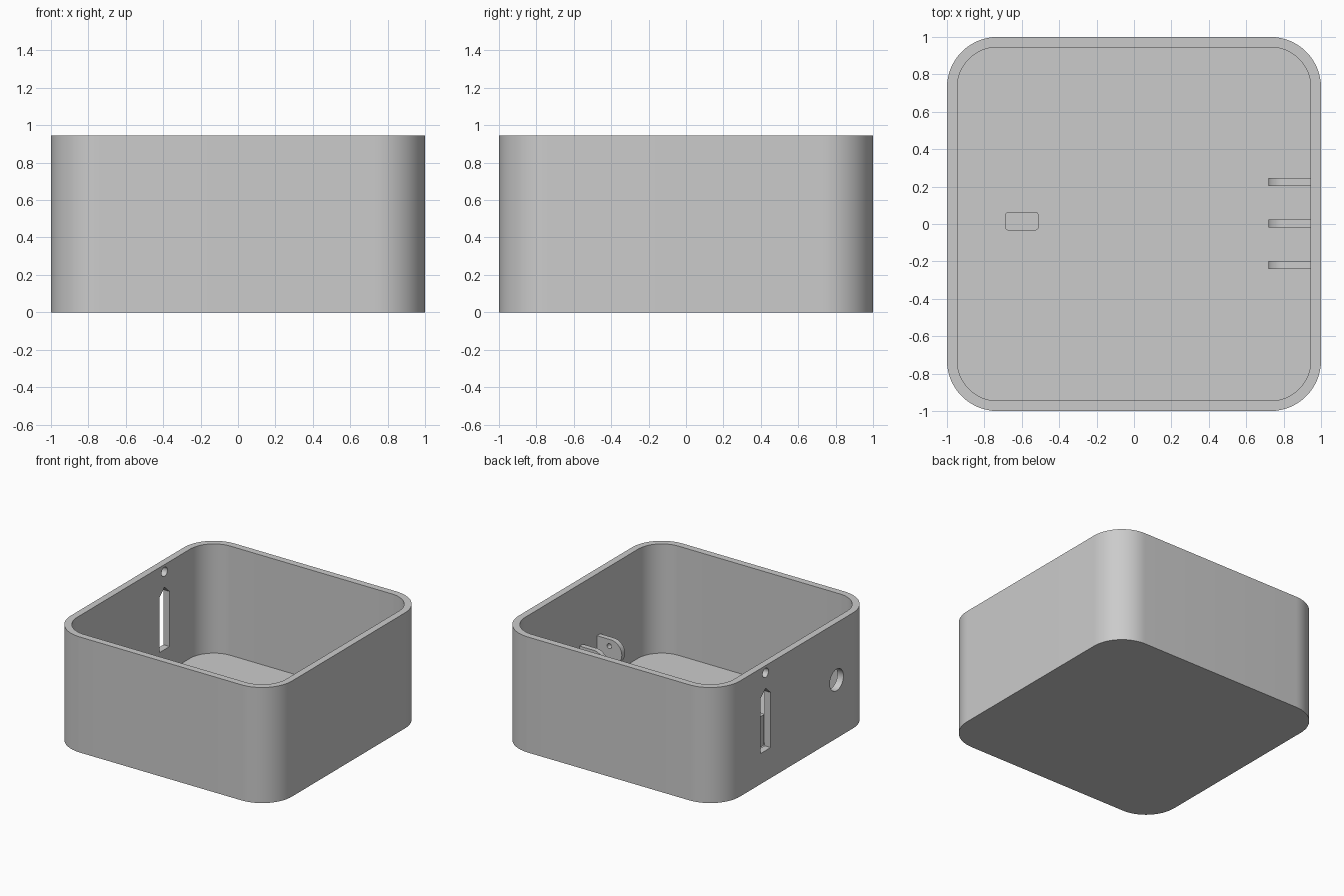
import bpy, bmesh
from math import sin, cos, pi
from mathutils import Vector

cube = bpy.data.objects.get("Cube")
if cube:
    bpy.data.objects.remove(cube, do_unlink=True)

grey = bpy.data.materials.new("plain_grey")
grey.use_nodes = True
grey.diffuse_color = (0.6, 0.6, 0.6, 1)
grey.node_tree.nodes["Principled BSDF"].inputs["Base Color"].default_value = (0.6, 0.6, 0.6, 1)

HEIGHT, WALL, FLOOR, RADIUS = 0.945, 0.055, 0.052, 0.27


def arc(cx, cy, r, start, end, steps):
    return [(cx + r * cos(start + (end - start) * i / steps),
             cy + r * sin(start + (end - start) * i / steps)) for i in range(steps + 1)]


def rounded_rect(hx, hy, r, steps, cx=0, cy=0):
    points = []
    for i, (sx, sy) in enumerate([(1, 1), (-1, 1), (-1, -1), (1, -1)]):
        points += arc(cx + sx * (hx - r), cy + sy * (hy - r), r, i * pi / 2, (i + 1) * pi / 2, steps)
    return points


def circle(cx, cy, r, steps=32):
    return arc(cx, cy, r, 0, 2 * pi, steps)[:-1]


def prism(name, points, axis, low, high):
    """Extrude a 2D outline along one axis; the other two axes keep their order."""
    def place(p):
        co = list(p)
        co.insert(axis, low)
        return co
    bm = bmesh.new()
    face = bm.faces.new([bm.verts.new(place(p)) for p in points])
    step = Vector((0, 0, 0))
    step[axis] = high - low
    new = bmesh.ops.extrude_face_region(bm, geom=[face])["geom"]
    bmesh.ops.translate(bm, vec=step, verts=[g for g in new if isinstance(g, bmesh.types.BMVert)])
    bmesh.ops.recalc_face_normals(bm, faces=bm.faces)
    mesh = bpy.data.meshes.new(name)
    bm.to_mesh(mesh)
    bm.free()
    mesh.materials.append(grey)
    obj = bpy.data.objects.new(name, mesh)
    bpy.context.collection.objects.link(obj)
    return obj


def activate(obj):
    bpy.ops.object.select_all(action="DESELECT")
    obj.select_set(True)
    bpy.context.view_layer.objects.active = obj


def cut(obj, cutter):
    cutter.hide_render = True
    mod = obj.modifiers.new("cut", "BOOLEAN")
    mod.operation, mod.solver, mod.object = "DIFFERENCE", "EXACT", cutter
    activate(obj)
    bpy.ops.object.modifier_apply(modifier=mod.name)
    bpy.data.objects.remove(cutter, do_unlink=True)


def smooth(obj):
    activate(obj)
    bpy.ops.object.shade_smooth_by_angle(angle=pi / 6)


# Open box with rounded corners
box = prism("box_shell", rounded_rect(1, 1, RADIUS, 16), 2, 0, HEIGHT)
inner = 1 - WALL
cut(box, prism("cavity_cutter", rounded_rect(inner, inner, RADIUS - WALL, 16), 2, FLOOR, HEIGHT + 0.2))

# Openings in the -x wall: pointed slot, small hole above it, larger round hole
slot = [(0.335, 0.25), (0.465, 0.25), (0.465, 0.7), (0.4, 0.76), (0.335, 0.7)]
openings = {"slot_cutter": slot,
            "small_hole_cutter": circle(0.4, 0.886, 0.038),
            "round_hole_cutter": circle(-0.518, 0.477, 0.088)}
for name, outline in openings.items():
    cut(box, prism(name, outline, 0, -1.1, -0.85))
smooth(box)

# Upright post on the floor
post = prism("floor_post", rounded_rect(0.09, 0.05, 0.02, 6, -0.6, 0.015), 2, FLOOR - 0.01, 0.3)
smooth(post)

# Three rounded lugs with pin holes on the inside of the +x wall
lug = [(inner + 0.01, 0.24), (inner + 0.01, 0.44)] + arc(0.82, 0.34, 0.1, pi / 2, 3 * pi / 2, 20)
for label, y in (("front", -0.22), ("middle", 0.003), ("back", 0.225)):
    tab = prism(label + "_lug", lug, 1, y - 0.021, y + 0.021)
    cut(tab, prism("pin_cutter", circle(0.833, 0.385, 0.02, 20), 1, y - 0.1, y + 0.1))
    smooth(tab)
